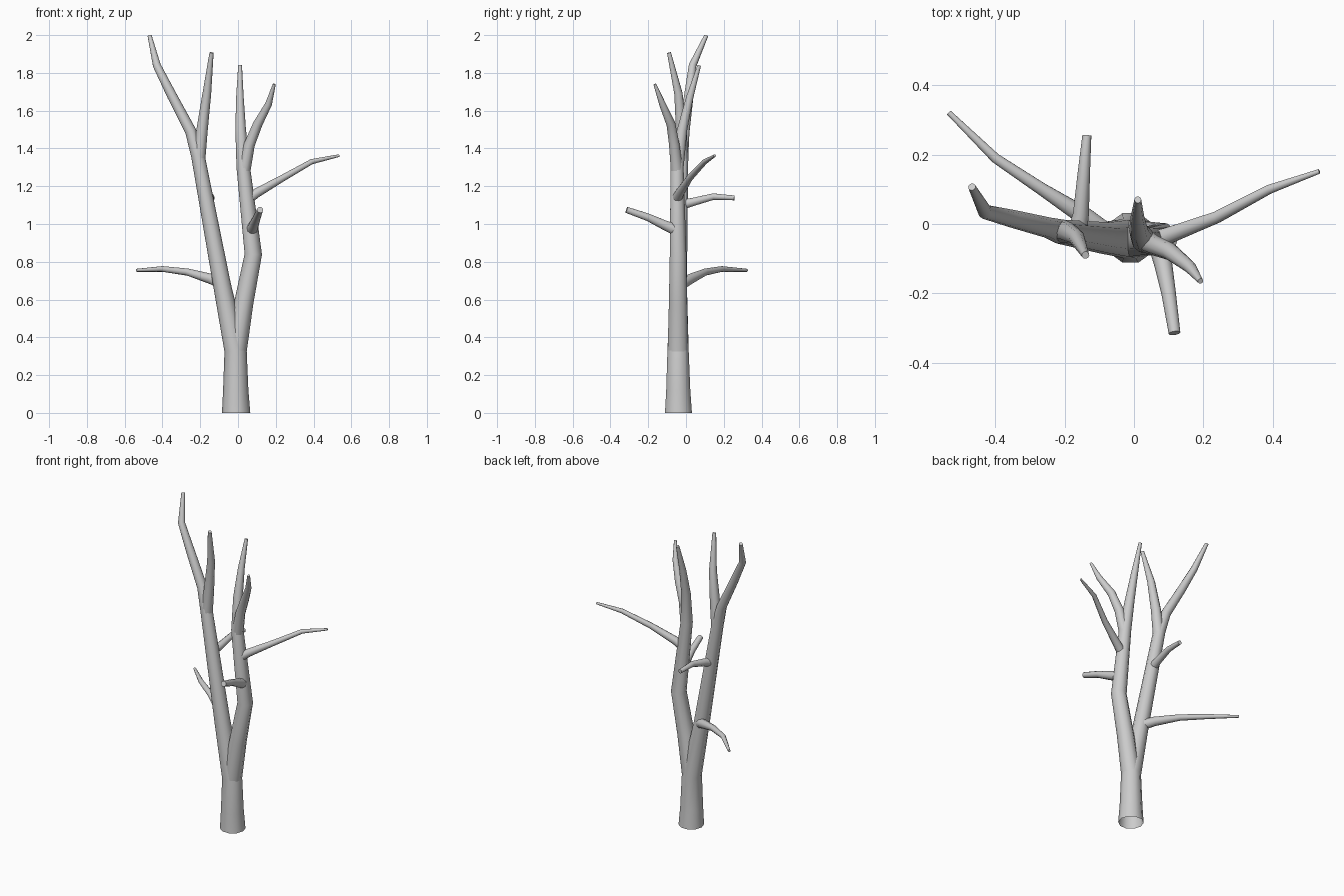
import bpy, bmesh, math
from mathutils import Vector

SIDES = 10


def limb(name, pts, flat_start=False, cap_start=False):
    """Tapered tube through (x, y, z, radius) points, closed at the tip."""
    pos = [Vector(p[:3]) for p in pts]
    bm = bmesh.new()
    rings = []
    side = None
    for i, p in enumerate(pos):
        a = pos[max(i - 1, 0)]
        b = pos[min(i + 1, len(pos) - 1)]
        if 0 < i < len(pos) - 1:
            d = ((p - a).normalized() + (b - p).normalized()).normalized()
        else:
            d = (b - a).normalized()
        if i == 0 and flat_start:
            d = Vector((0, 0, 1))
        if side is None:
            side = Vector((1, 0, 0)) if abs(d.x) < 0.7 else Vector((0, 0, 1))
        side = (side - d * side.dot(d)).normalized()
        other = d.cross(side)
        ring = []
        for k in range(SIDES):
            t = 2 * math.pi * k / SIDES
            ring.append(bm.verts.new(p + (side * math.cos(t) + other * math.sin(t)) * pts[i][3]))
        rings.append(ring)
    for r0, r1 in zip(rings, rings[1:]):
        for k in range(SIDES):
            n = (k + 1) % SIDES
            bm.faces.new((r0[k], r0[n], r1[n], r1[k]))
    bm.faces.new(rings[-1])
    if cap_start:
        bm.faces.new(rings[0][::-1])
    mesh = bpy.data.meshes.new(name)
    bm.to_mesh(mesh)
    bm.free()
    obj = bpy.data.objects.new(name, mesh)
    bpy.context.collection.objects.link(obj)
    bpy.ops.object.select_all(action='DESELECT')
    obj.select_set(True)
    bpy.context.view_layer.objects.active = obj
    bpy.ops.object.shade_smooth_by_angle(angle=math.radians(50))


# trunk with the left stem and its highest fork
limb("trunk_and_left_stem", [
    (-0.01, -0.04, 0, 0.075), (-0.012, -0.041, 0.12, 0.067), (-0.013, -0.042, 0.33, 0.059),
    (-0.085, -0.04, 0.68, 0.047), (-0.212, -0.022, 1.36, 0.036), (-0.25, -0.01, 1.49, 0.03),
    (-0.35, 0.015, 1.68, 0.026), (-0.43, 0.035, 1.84, 0.021), (-0.468, 0.107, 1.997, 0.011)],
    flat_start=True)
limb("left_stem_fork", [
    (-0.208, -0.022, 1.34, 0.035), (-0.19, -0.025, 1.5, 0.03),
    (-0.165, -0.04, 1.69, 0.023), (-0.14, -0.09, 1.907, 0.011)])

# right stem and its fork
limb("right_stem", [
    (-0.013, -0.042, 0.32, 0.058), (0.03, -0.042, 0.58, 0.051), (0.081, -0.042, 0.84, 0.046),
    (0.028, -0.047, 1.3, 0.036), (0.014, -0.02, 1.5, 0.028),
    (0.01, 0.02, 1.67, 0.02), (0.011, 0.07, 1.84, 0.01)])
limb("right_stem_fork", [
    (0.03, -0.047, 1.27, 0.034), (0.06, -0.062, 1.42, 0.029), (0.105, -0.08, 1.53, 0.025),
    (0.162, -0.125, 1.635, 0.018), (0.192, -0.165, 1.74, 0.008)])

# side twigs
limb("low_left_twig", [
    (-0.09, -0.02, 0.685, 0.031), (-0.14, 0.02, 0.708, 0.028), (-0.265, 0.1, 0.745, 0.019),
    (-0.4, 0.19, 0.762, 0.015), (-0.535, 0.322, 0.755, 0.008)])
limb("high_right_twig", [
    (0.05, -0.05, 1.13, 0.029), (0.1, -0.033, 1.165, 0.025), (0.24, 0.02, 1.245, 0.018),
    (0.39, 0.1, 1.33, 0.014), (0.535, 0.152, 1.362, 0.007)])
limb("front_twig", [
    (0.07, -0.045, 0.965, 0.033), (0.085, -0.12, 0.997, 0.026),
    (0.1, -0.2, 1.035, 0.021), (0.117, -0.315, 1.075, 0.017)])
limb("back_twig", [
    (-0.165, -0.03, 1.1, 0.029), (-0.153, 0.03, 1.115, 0.023),
    (-0.145, 0.145, 1.145, 0.018), (-0.136, 0.256, 1.138, 0.013)])
